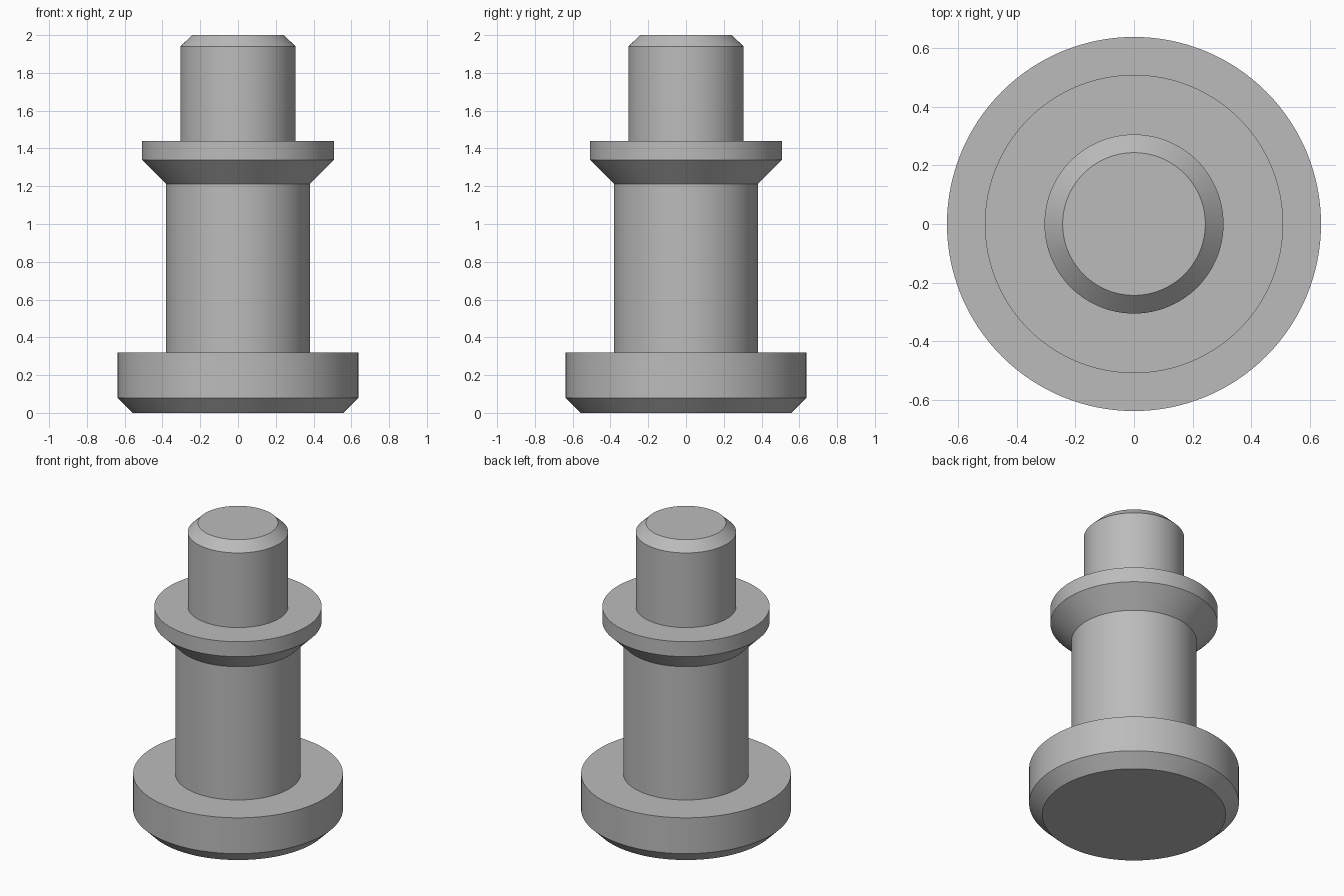
import bpy
import bmesh
import math

cube = bpy.data.objects.get("Cube")
if cube:
    bpy.data.objects.remove(cube, do_unlink=True)

# Plain grey metal
grey = bpy.data.materials.new("plain grey")
grey.use_nodes = True
colour = (0.5, 0.5, 0.5, 1)
grey.diffuse_color = colour
grey.node_tree.nodes["Principled BSDF"].inputs["Base Color"].default_value = colour

SEGMENTS = 128

# Stepped pin outline as (radius, height), bottom to top
profile = [
    (0.557, 0), (0.637, 0.08),      # foot chamfer
    (0.637, 0.32), (0.381, 0.32),   # foot flange
    (0.381, 1.213), (0.508, 1.34),  # shaft and collar taper
    (0.508, 1.44), (0.305, 1.44),   # collar
    (0.305, 1.94), (0.243, 2),      # tip and its chamfer
]

# Turn the outline around z, closing both ends with a single face
bm = bmesh.new()
rings = []
for radius, height in profile:
    angles = [math.tau * i / SEGMENTS for i in range(SEGMENTS)]
    rings.append([bm.verts.new((radius * math.cos(a), radius * math.sin(a), height))
                  for a in angles])
for low, high in zip(rings, rings[1:]):
    for i in range(SEGMENTS):
        j = (i + 1) % SEGMENTS
        bm.faces.new((low[i], low[j], high[j], high[i]))
bm.faces.new(rings[0][::-1])
bm.faces.new(rings[-1])

mesh = bpy.data.meshes.new("stepped_pin")
bm.to_mesh(mesh)
bm.free()
mesh.materials.append(grey)
pin = bpy.data.objects.new("stepped_pin", mesh)
bpy.context.collection.objects.link(pin)

# Smooth round walls, crisp steps and chamfers
bpy.ops.object.select_all(action='DESELECT')
pin.select_set(True)
bpy.context.view_layer.objects.active = pin
bpy.ops.object.shade_smooth_by_angle(angle=math.radians(30))
